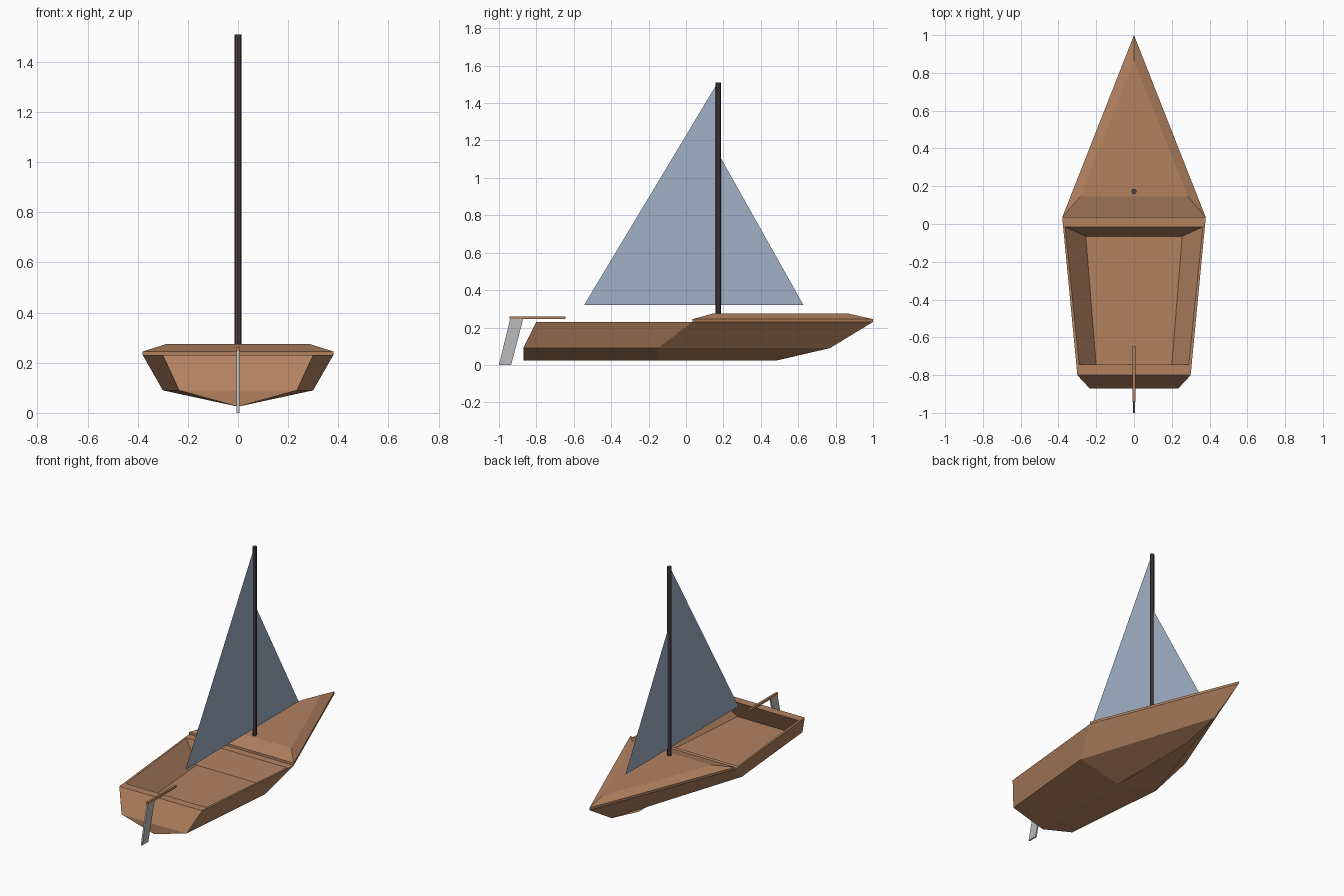
import bpy, bmesh

if "Cube" in bpy.data.objects:
    bpy.data.objects.remove(bpy.data.objects["Cube"])


def material(name, rgb):
    m = bpy.data.materials.new(name)
    m.diffuse_color = (*rgb, 1)
    m.use_nodes = True
    m.node_tree.nodes["Principled BSDF"].inputs["Base Color"].default_value = m.diffuse_color
    return m


WOOD = material("warm_wood", (0.45, 0.225, 0.118))
DARK = material("dark_mast_wood", (0.08, 0.053, 0.058))
CLOTH = material("blue_grey_sailcloth", (0.35, 0.44, 0.57))
METAL = material("grey_metal", (0.50, 0.50, 0.50))


def finish(name, bm, mat):
    me = bpy.data.meshes.new(name)
    bm.to_mesh(me)
    bm.free()
    me.materials.append(mat)
    ob = bpy.data.objects.new(name, me)
    bpy.context.collection.objects.link(ob)
    return ob


def plate(name, outline, thickness, mat):
    """Upright (y, z) outline on the centre plane, optionally given thickness."""
    bm = bmesh.new()
    f = bm.faces.new([bm.verts.new((thickness / 2, y, z)) for y, z in outline])
    if thickness:
        r = bmesh.ops.extrude_face_region(bm, geom=[f])
        for v in r["geom"]:
            if isinstance(v, bmesh.types.BMVert):
                v.co.x -= thickness
        bmesh.ops.recalc_face_normals(bm, faces=bm.faces[:])
    return finish(name, bm, mat)


# Hull, cockpit and foredeck: key points of the right half
P = dict(
    # keel, chine and gunwale at stern (0), middle (1), bow (2)
    k0=(0, -0.87, 0.025), k1=(0, -0.15, 0.025), k2=(0, 0.49, 0.025),
    c0=(0.235, -0.87, 0.09), c1=(0.30, -0.15, 0.09), c2=(0, 0.77, 0.09),
    g0=(0.30, -0.80, 0.23), g1=(0.38, 0.035, 0.23), g2=(0, 1.0, 0.23),
    cs=(0, -0.87, 0.09), gs=(0, -0.80, 0.23), gm=(0, 0.035, 0.23),
    # cockpit opening (r) and floor (f)
    r0=(0.29, -0.745, 0.23), r1=(0.365, -0.015, 0.23),
    rs=(0, -0.745, 0.23), rm=(0, -0.015, 0.23),
    f0=(0.195, -0.81, 0.10), f1=(0.255, -0.065, 0.10),
    fs=(0, -0.81, 0.10), fm=(0, -0.065, 0.10),
    # foredeck edge (d) and raised top (t)
    d1=(0.38, 0.035, 0.245), d2=(0, 1.0, 0.245), dm=(0, 0.035, 0.245),
    t1=(0.285, 0.145, 0.275), t2=(0, 0.865, 0.275), tm=(0, 0.145, 0.275),
)
FACES = """k0 k1 c1 c0,k1 k2 c2 c1,c0 c1 g1 g0,c1 c2 g2 g1,
k0 c0 cs,cs c0 g0 gs,g0 g1 r1 r0,g1 gm rm r1,g0 r0 rs gs,
r0 r1 f1 f0,r1 rm fm f1,r0 f0 fs rs,f0 f1 fm fs,
g1 g2 d2 d1,g1 d1 dm gm,d1 t1 tm dm,d1 d2 t2 t1,t1 t2 tm"""
bm = bmesh.new()
for side in (1, -1):
    for face in FACES.replace("\n", "").split(","):
        pts = [P[n] for n in face.split()]
        bm.faces.new([bm.verts.new((side * x, y, z)) for x, y, z in pts])
bmesh.ops.remove_doubles(bm, verts=bm.verts[:], dist=0.0005)
bmesh.ops.recalc_face_normals(bm, faces=bm.faces[:])
finish("hull", bm, WOOD)

# Mast
bpy.ops.mesh.primitive_cylinder_add(vertices=8, radius=0.0138, depth=1.25,
                                    location=(0, 0.172, 0.885))
mast = bpy.context.object
mast.name = "mast"
mast.data.materials.append(DARK)

# Sails: paper-thin triangles either side of the mast
plate("main_sail", [(0.17, 0.32), (0.17, 1.51), (-0.545, 0.32)], 0, CLOTH)
plate("jib_sail", [(0.17, 0.32), (0.628, 0.32), (0.17, 1.135)], 0, CLOTH)

# Rudder blade and tiller
plate("rudder", [(-1.0, 0), (-0.935, 0), (-0.87, 0.247), (-0.94, 0.247)], 0.01, METAL)
plate("tiller", [(-0.943, 0.246), (-0.645, 0.246), (-0.645, 0.26), (-0.943, 0.26)], 0.014, WOOD)
